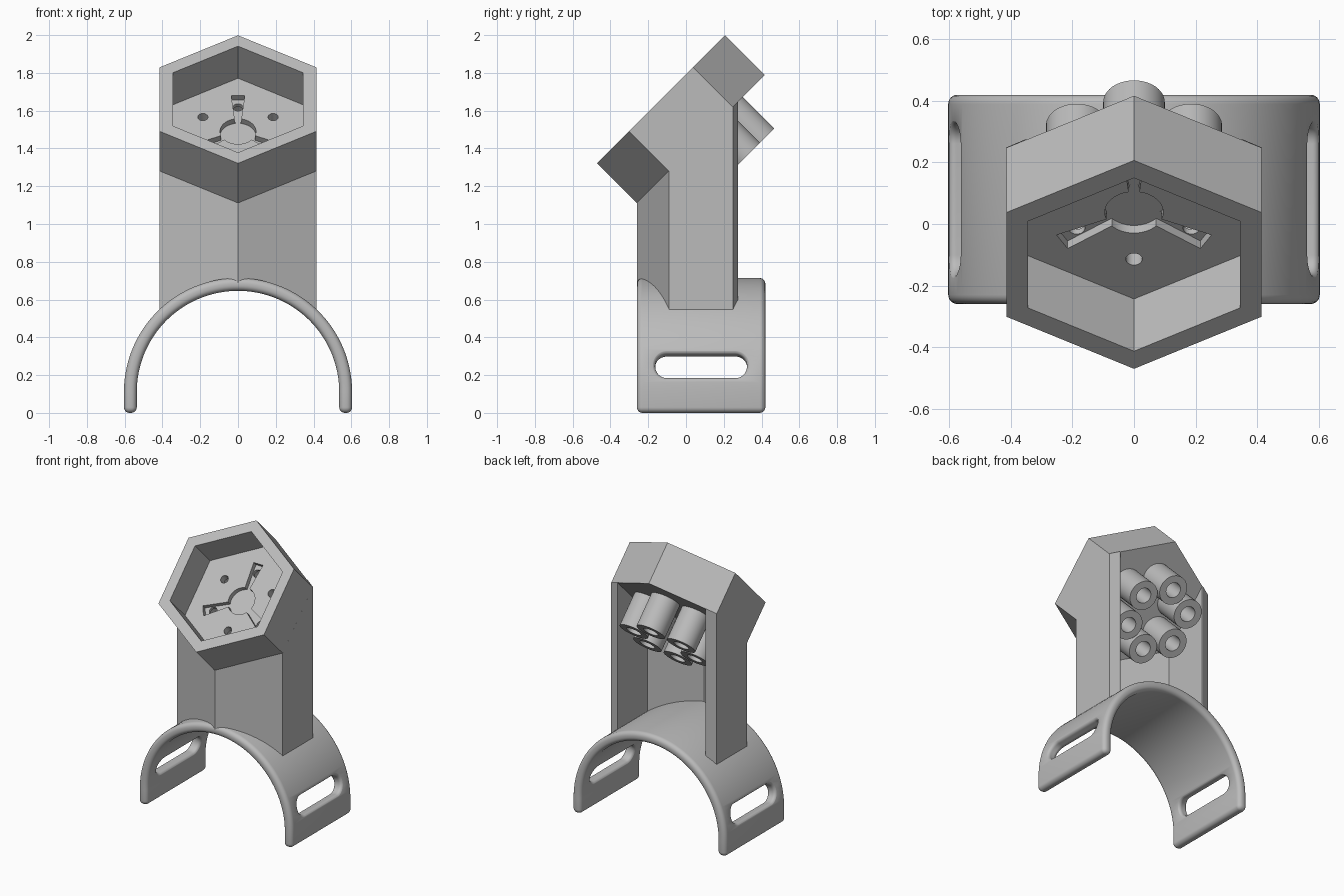
import bpy
import bmesh
from math import sin, cos, pi, sqrt, radians
from mathutils import Matrix, Vector

if "Cube" in bpy.data.objects:
    bpy.data.objects.remove(bpy.data.objects["Cube"])

grey = bpy.data.materials.new("plain grey")
grey.use_nodes = True
grey.diffuse_color = (0.5, 0.5, 0.5, 1)
grey.node_tree.nodes["Principled BSDF"].inputs["Base Color"].default_value = (0.5, 0.5, 0.5, 1)

ARC_Z = 0.11        # height of the saddle's arc centre
MID_R = 0.57        # radius at the middle of the saddle wall
HALF_T = 0.034      # half of the wall thickness
ROUND = 0.03        # edge rounding
MID_Y = 0.08        # middle of saddle and post
HEX_R = 0.479
POCKET_R = 0.398
HEAD = Matrix.Translation((0, 0.078, 1.45)) @ Matrix.Rotation(radians(45), 4, 'X')


def loft(name, rings, matrix=Matrix()):
    """Closed solid through a list of rings with equal point counts."""
    bm = bmesh.new()
    loops = [[bm.verts.new(matrix @ Vector(p)) for p in ring] for ring in rings]
    for a, b in zip(loops, loops[1:]):
        for i in range(len(a)):
            j = (i + 1) % len(a)
            bm.faces.new((a[i], a[j], b[j], b[i]))
    bm.faces.new(loops[0][::-1])
    bm.faces.new(loops[-1])
    bmesh.ops.recalc_face_normals(bm, faces=bm.faces)
    mesh = bpy.data.meshes.new(name)
    bm.to_mesh(mesh)
    bm.free()
    mesh.materials.append(grey)
    obj = bpy.data.objects.new(name, mesh)
    bpy.context.collection.objects.link(obj)
    return obj


def prism(name, outline, low, high, matrix=Matrix()):
    return loft(name, [[(x, y, z) for x, y in outline] for z in (low, high)], matrix)


def circle(radius, sides=40, centre=(0, 0)):
    """Regular outline with its first corner on the local y axis."""
    return [(centre[0] + radius * cos(pi / 2 + 2 * pi * i / sides),
             centre[1] + radius * sin(pi / 2 + 2 * pi * i / sides)) for i in range(sides)]


def activate(obj):
    bpy.ops.object.select_all(action='DESELECT')
    obj.select_set(True)
    bpy.context.view_layer.objects.active = obj


def cut(obj, cutter):
    mod = obj.modifiers.new("cut", 'BOOLEAN')
    mod.operation = 'DIFFERENCE'
    mod.solver = 'EXACT'
    mod.object = cutter
    activate(obj)
    bpy.ops.object.modifier_apply(modifier=mod.name)
    bpy.data.objects.remove(cutter)


def smooth(obj):
    activate(obj)
    bpy.ops.object.shade_smooth_by_angle(angle=radians(32))


def rounded_outline(half_a, half_b, radius, steps=6):
    points = []
    for k, (sa, sb) in enumerate(((1, 1), (-1, 1), (-1, -1), (1, -1))):
        for i in range(steps + 1):
            t = (k + i / steps) * pi / 2
            points.append((sa * (half_a - radius) + radius * cos(t),
                           sb * (half_b - radius) + radius * sin(t)))
    return points


# Saddle: rounded strip swept up one leg, over the arc and down the other
def saddle_ring(angle, drop, inset):
    outline = rounded_outline(HALF_T - inset, 0.34 - inset, max(ROUND - inset, 0.001))
    return [((MID_R + a) * cos(angle), MID_Y + b,
             ARC_Z + (MID_R + a) * sin(angle) - drop) for a, b in outline]


ends = []
for i in range(7):
    t = i / 6 * pi / 2
    ends.append((ARC_Z - ROUND * (1 - cos(t)), ROUND * (1 - sin(t))))
rings = [saddle_ring(0, drop, inset) for drop, inset in ends]
rings.sort(key=lambda ring: min(p[2] for p in ring))
rings = [saddle_ring(0, drop, inset) for drop, inset in ends]
rings += [saddle_ring(pi * i / 72, 0, 0) for i in range(73)]
rings += [saddle_ring(pi, drop, inset) for drop, inset in reversed(ends)]
saddle = loft("saddle", rings)

# Strap slots: stadium holes with flared, rounded rims
for side in (1, -1):
    slot = []
    for i in range(-8, 9):
        depth = i / 8 * (HALF_T + 0.004)
        flare = 0.022 - sqrt(max(0.022 ** 2 - max(0, abs(depth) - 0.014) ** 2, 0))
        radius = 0.063 + flare
        ring = []
        for b, a in rounded_outline(0.243 + flare, radius, radius - 0.001, 10):
            angle = (0.135 + a) / MID_R
            ring.append((side * (MID_R + depth) * cos(angle), MID_Y + b,
                         ARC_Z + (MID_R + depth) * sin(angle)))
        slot.append(ring)
    cut(saddle, loft("slot_cutter", slot))
smooth(saddle)

# Post: hollow hexagonal column, open at the back, sheared to meet the head
half = [(0.353, 0.275), (0.415, 0.249), (0.415, -0.09), (0, -0.26)]
inner = [(0.345, 0.275), (0.345, -0.061), (0, -0.202)]
mirrored = lambda pts: [(-x, y) for x, y in pts]
section = half + mirrored(half[:-1])[::-1] + mirrored(inner[:-1]) + inner[::-1]
post = loft("post", [[(x, y, 0.4) for x, y in section],
                     [(x, y, y + 1.372) for x, y in section]])
turn = Matrix.Rotation(radians(90), 4, 'X')
turn.translation = (0, 0, ARC_Z)
cut(post, prism("arch_cutter", circle(MID_R, 144), -1, 1, turn))

# Head: tilted hexagonal cup
head = prism("head", circle(HEX_R, 6), 0, 0.297, HEAD)
cut(head, prism("pocket_cutter", circle(POCKET_R, 6), 0.057, 0.4, HEAD))

# Shallow round recess with three widening arms in the cup floor
cut(head, prism("recess_cutter", circle(0.095, 48), 0.022, 0.1, HEAD))
arm = [(-0.015, 0.07), (0.015, 0.07), (0.036, 0.27), (-0.036, 0.27)]
for k in range(3):
    cut(head, prism("arm_cutter", arm, 0.022, 0.1,
                    HEAD @ Matrix.Rotation(2 * pi * k / 3, 4, 'Z')))

# Six screw holes, each with a tube behind the floor
for k in range(6):
    place = HEAD @ Matrix.Rotation(pi * k / 3, 4, 'Z') @ Matrix.Translation((0, 0.215, 0))
    cut(head, prism("hole_cutter", circle(0.027, 24), -0.1, 0.2, place))
    tube = prism("tube_%d" % (k + 1), circle(0.1), -0.235, 0.002, place)
    cut(tube, prism("bore_cutter", circle(0.052, 32), -0.4, 0.1, place))
    smooth(tube)
smooth(head)
